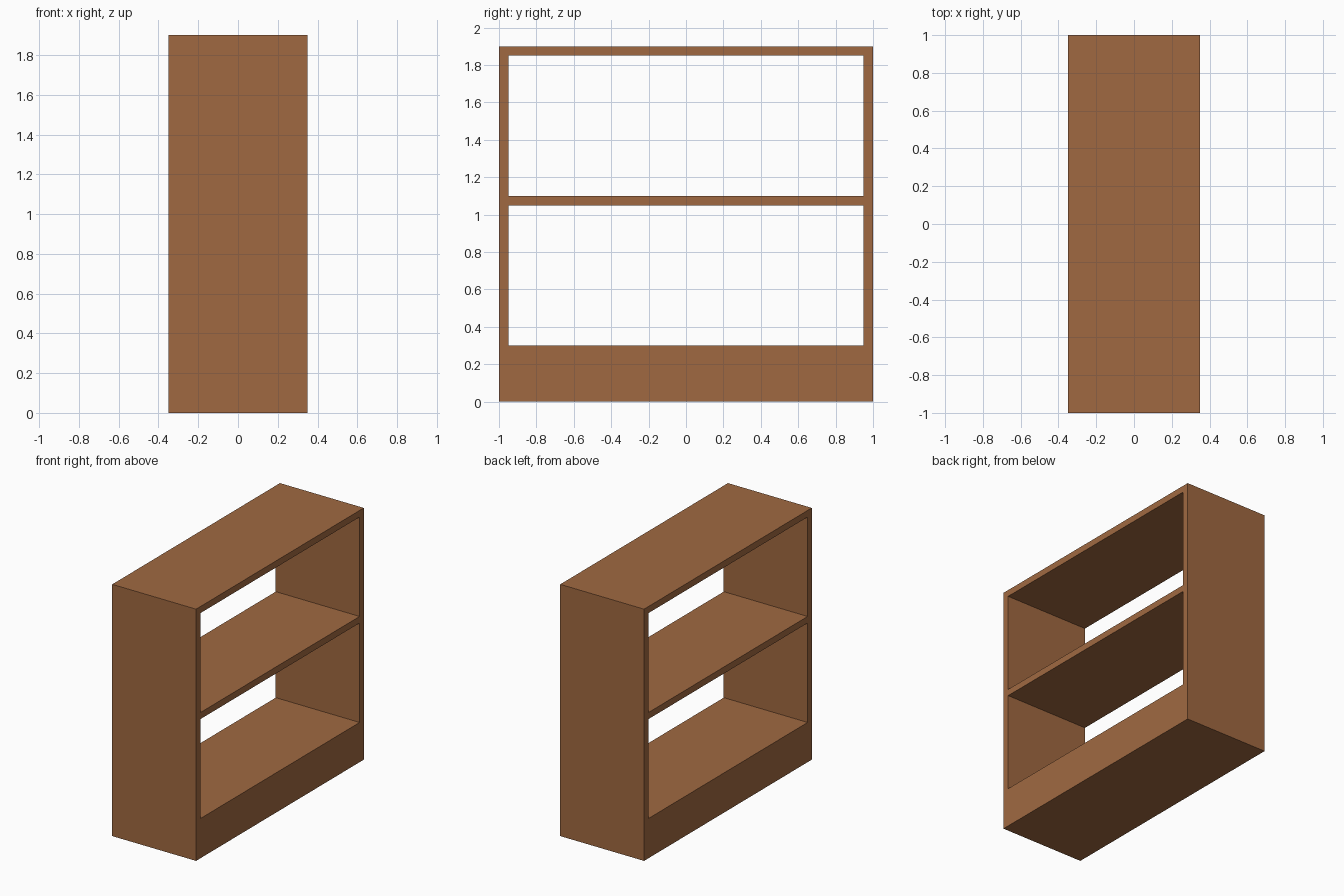
import bpy, bmesh

if "Cube" in bpy.data.objects:
    bpy.data.objects.remove(bpy.data.objects["Cube"])

DEPTH = 0.70          # along x
HALF_W = 1.0          # along y
HEIGHT = 1.9
BOARD = 0.05          # board thickness

wood = bpy.data.materials.new("brown wood")
wood.diffuse_color = (0.352, 0.141, 0.053, 1)
wood.use_nodes = True
wood.node_tree.nodes["Principled BSDF"].inputs["Base Color"].default_value = wood.diffuse_color


def add_loop(bm, half_w, z0, z1):
    """Closed rectangular edge loop on the rear plane."""
    vs = [bm.verts.new((-DEPTH / 2, y, z)) for y, z in
          ((-half_w, z0), (half_w, z0), (half_w, z1), (-half_w, z1))]
    return [bm.edges.new((vs[i], vs[(i + 1) % 4])) for i in range(4)]


bm = bmesh.new()

# outer frame outline and the two shelf openings
edges = add_loop(bm, HALF_W, 0, HEIGHT)
for z0, z1 in ((0.30, 1.05), (1.10, HEIGHT - BOARD)):
    edges += add_loop(bm, HALF_W - BOARD, z0, z1)

# fill the profile around the openings, then extrude through the depth
bmesh.ops.triangle_fill(bm, use_beauty=True, edges=edges, normal=(1, 0, 0))
ext = bmesh.ops.extrude_face_region(bm, geom=bm.faces[:], use_keep_orig=True)
moved = [g for g in ext["geom"] if isinstance(g, bmesh.types.BMVert)]
bmesh.ops.translate(bm, verts=moved, vec=(DEPTH, 0, 0))
bmesh.ops.recalc_face_normals(bm, faces=bm.faces[:])

mesh = bpy.data.meshes.new("bookshelf")
bm.to_mesh(mesh)
bm.free()
mesh.materials.append(wood)
shelf = bpy.data.objects.new("bookshelf", mesh)
bpy.context.collection.objects.link(shelf)
